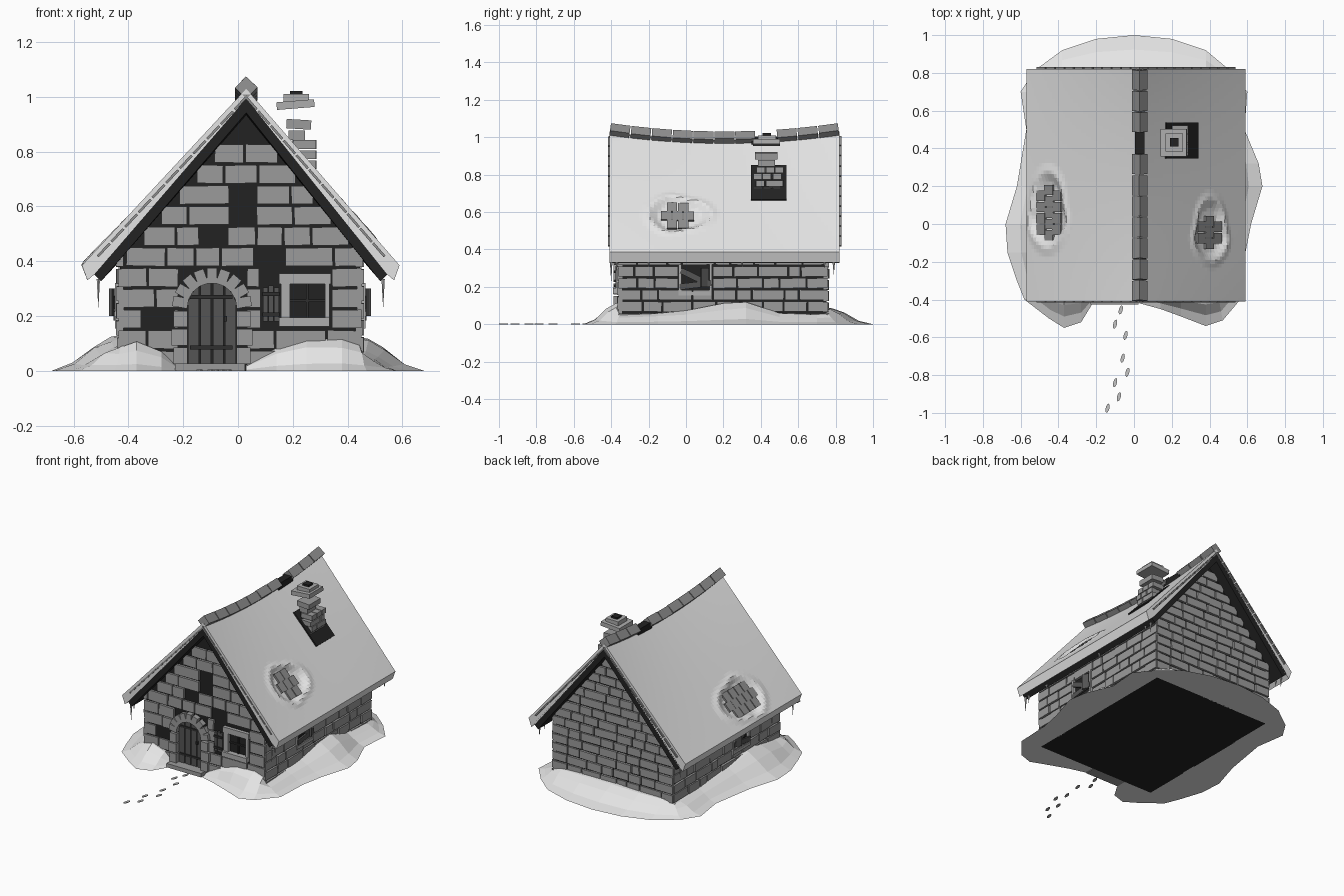
import bpy, bmesh, math, random
from mathutils import Vector, Matrix

if "Cube" in bpy.data.objects:
    bpy.data.objects.remove(bpy.data.objects["Cube"])

random.seed(4)
V = Vector


def mat(name, r, g=None, b=None):
    m = bpy.data.materials.new(name)
    m.diffuse_color = (r, g or r, b or r, 1)
    m.use_nodes = True
    m.node_tree.nodes["Principled BSDF"].inputs["Base Color"].default_value = m.diffuse_color
    return m


SNOW = mat("snow", 0.78)
STONE = mat("stone", 0.33)
TRIM = mat("pale stone", 0.42)
TILE = mat("roof tile", 0.27)
DARK = mat("dark mortar", 0.016)
WOOD = mat("weathered wood", 0.09)
IRON = mat("dark wood", 0.028)
PRINT = mat("packed snow", 0.55)


def finish(name, bm, material):
    bmesh.ops.recalc_face_normals(bm, faces=bm.faces[:])
    me = bpy.data.meshes.new(name)
    bm.to_mesh(me)
    bm.free()
    ob = bpy.data.objects.new(name, me)
    me.materials.append(material)
    bpy.context.collection.objects.link(ob)
    return ob


def box(bm, c, size, rot=Matrix.Identity(3)):
    m = Matrix.Translation(c) @ rot.to_4x4() @ Matrix.Diagonal((*size, 1))
    bmesh.ops.create_cube(bm, size=1, matrix=m)


def span(bm, x0, x1, y0, y1, z0, z1, rot=Matrix.Identity(3)):
    box(bm, V(((x0 + x1) / 2, (y0 + y1) / 2, (z0 + z1) / 2)), (x1 - x0, y1 - y0, z1 - z0), rot)


def axes(a, n, u):
    return Matrix((a, n, u)).transposed()


def loft(bm, loops, caps=True):
    rings = [[bm.verts.new(p) for p in lp] for lp in loops]
    for r, q in zip(rings, rings[1:]):
        for i in range(len(r)):
            j = (i + 1) % len(r)
            bm.faces.new((r[i], r[j], q[j], q[i]))
    if caps:
        bm.faces.new(rings[0])
        bm.faces.new(rings[-1])
    return rings


# Roof shape: sagging ridge, straight eaves
RX, YF, YB = 0.03, -0.41, 0.82
RUN = {1: 0.56, -1: 0.60}
HOLES = {1: (0.405, -0.045, 0.085, 0.165), -1: (-0.455, 0.06, 0.095, 0.2)}


def sag(y):
    return 0.045 * (1 - ((y - 0.205) / 0.615) ** 2)


def roof(s, x, y, off=0.0):
    t = abs(x - RX) / RUN[s]
    z0 = 1.03 - sag(y)
    slope = math.atan2(z0 - 0.385, RUN[s])
    n = V((s * math.sin(slope), 0, math.cos(slope)))
    d = V((s * math.cos(slope), 0, -math.sin(slope)))
    return V((x, y, z0 + (0.385 - z0) * t)) + n * off, d, n


def hole_depth(s, x, y):
    cx, cy, rx, ry = HOLES[s]
    r = math.hypot((x - cx) / rx, (y - cy) / ry)
    r += 0.08 * math.sin(3 * math.atan2(y - cy, x - cx))
    if r < 0.7:
        return -0.021
    if r < 1:
        return -0.021 + 0.029 * (r - 0.7) / 0.3
    return max(0, 0.008 * (1.25 - r) / 0.25)


N, M = 44, 62
for s, side in ((1, "right"), (-1, "left")):
    snow, deck = bmesh.new(), bmesh.new()
    snow_loops, deck_loops = [], []
    for j in range(M + 1):
        y = YF + (YB - YF) * j / M
        top = []
        for i in range(N + 1):
            x = RX + s * RUN[s] * i / N
            top.append(roof(s, x, y, hole_depth(s, x, y))[0])
        e = RX + s * RUN[s]
        lip = [V((e - s * 0.02, y, 0.33)), V((e - s * 0.045, y, 0.352))]
        under = V((RX, y, top[0].z - 0.036))
        snow_loops.append(top + lip + [under])
        zr = 1.03 - sag(y)
        deck_loops.append([V((RX, y, zr - 0.03)), V((e - s * 0.04, y, 0.357)),
                           V((e - s * 0.07, y, 0.327)), V((RX, y, zr - 0.088))])
    loft(snow, snow_loops)
    loft(deck, deck_loops)
    finish("roof_snow_" + side, snow, SNOW)
    finish("roof_deck_" + side, deck, DARK)

    # Exposed tiles in the melted patch, and tile ends along both gables
    tiles = bmesh.new()
    cx, cy, rx, ry = HOLES[s]
    for i in range(-3, 4):
        for j in range(-5, 6):
            x, y = cx + i * 0.042, cy + (j + (i % 2) * 0.5) * 0.06
            if math.hypot((x - cx) / rx, (y - cy) / ry) < 0.72:
                p, d, n = roof(s, x, y, -0.012 + random.uniform(0, 0.004))
                box(tiles, p, (0.062, 0.055, 0.012), axes(d, V((0, 1, 0)), (n + d * 0.12).normalized()))
    for y in (YF + 0.01, YB - 0.005):
        for i in range(11):
            x = RX + s * RUN[s] * (i + 0.7) / 12
            p, d, n = roof(s, x, y, -0.02)
            box(tiles, p, (0.064, 0.032, 0.009), axes(d, V((0, 1, 0)), n))
    finish("roof_tiles_" + side, tiles, TILE)

    # Icicles under the eaves
    ice = bmesh.new()
    for y, h in ((-0.4, 0.11), (-0.37, 0.05), (-0.2, 0.03), (0.3, 0.03), (0.74, 0.04), (0.79, 0.07)):
        bmesh.ops.create_cone(ice, cap_ends=True, segments=6, radius1=0.0, radius2=0.007, depth=h,
                              matrix=Matrix.Translation((RX + s * (RUN[s] - 0.06), y, 0.335 - h / 2)))
    finish("icicles_" + side, ice, PRINT)

# Ridge stones, with one missing
bm = bmesh.new()
for k in range(11):
    y = YF + (k + 0.5) * (YB - YF) / 11
    if k == 7:
        continue
    tilt = math.atan(-(sag(y + 0.01) - sag(y - 0.01)) / 0.02)
    rot = Matrix.Rotation(tilt, 3, 'X') @ Matrix.Rotation(math.radians(45 + random.uniform(-4, 4)), 3, 'Y')
    box(bm, V((RX, y, 1.035 - sag(y))), (0.058, 0.106, 0.058), rot)
finish("ridge_stones", bm, TILE)
bm = bmesh.new()
span(bm, 0.005, 0.055, 0.35, 0.50, 0.96, 1.005)
finish("ridge_gap", bm, DARK)

# Wall core
X0, X1, Y0, Y1 = -0.43, 0.445, -0.355, 0.75
bm = bmesh.new()
loft(bm, [[V((X0, y, 0)), V((X1, y, 0)), V((X1, y, 0.44)), V((RX, y, 0.945)), V((X0, y, 0.44))]
          for y in (Y0, Y1)])
finish("wall_core", bm, DARK)


def bricks(name, o, a, n, lo, hi, pitch, width, gable, gaps):
    """Courses of uneven stones along a, leaving the gaps (a0, a1, z0, z1) open."""
    bm = bmesh.new()
    for k in range(int((0.905 if gable else 0.44) / pitch)):
        z0, z1 = k * pitch + 0.005, (k + 1) * pitch - 0.004
        l, h = lo, hi
        if gable:
            half = (0.965 - z1) / 1.17
            l, h = max(lo, RX - half), min(hi, RX + half)
        free, zm = [(l, h)], (z0 + z1) / 2
        for g0, g1, b0, b1 in gaps:
            if b0 < zm < b1:
                free = [p for f0, f1 in free for p in ((f0, min(f1, g0)), (max(f0, g1), f1)) if p[1] - p[0] > 0.015]
        for f0, f1 in free:
            c = max(1, round((f1 - f0) / width))
            cuts = [f0 + (f1 - f0) * (i + (random.uniform(-0.28, 0.28) if 0 < i < c else 0)) / c for i in range(c + 1)]
            for p, q in zip(cuts, cuts[1:]):
                rot = axes(a, n, V((0, 0, 1))) @ Matrix.Rotation(random.uniform(-0.025, 0.025), 3, 'Y')
                box(bm, o + a * ((p + q) / 2) + n * random.uniform(-0.003, 0.003) + V((0, 0, zm)),
                    (q - p - 0.007, 0.026, z1 - z0), rot)
    finish(name, bm, STONE)


XA, YA = V((1, 0, 0)), V((0, 1, 0))
bricks("front_stones", V((0, Y0, 0)), XA, -YA, X0 - 0.01, X1 + 0.01, 0.0755, 0.125, True,
       [(-0.215, 0.03, 0, 0.37), (0.085, 0.34, 0.165, 0.37), (-0.35, -0.235, 0.14, 0.21), (-0.03, 0.065, 0.54, 0.69),
        (0.06, 0.17, 0.4, 0.45), (0.17, 0.3, 0.12, 0.16), (0.08, 0.16, 0.32, 0.37), (-0.14, -0.04, 0.47, 0.52)])
bricks("back_stones", V((0, Y1, 0)), XA, YA, X0 - 0.01, X1 + 0.01, 0.06, 0.115, True, [])
for s, x, side in ((1, X1, "right"), (-1, X0, "left")):
    bricks(side + "_stones", V((x, 0, 0)), YA, XA * s, Y0 - 0.01, Y1 + 0.01, 0.0625, 0.125, False,
           [(-0.04, 0.14, 0.16, 0.32)])
    # Side window with frame, boards and loose shutter
    bm = bmesh.new()
    for y0, y1, z0, z1 in ((-0.04, 0.14, 0.155, 0.175), (-0.04, -0.025, 0.17, 0.32), (0.125, 0.14, 0.17, 0.32)):
        span(bm, x - 0.02, x + 0.02, y0, y1, z0, z1)
    finish(side + "_window_frame", bm, TRIM)
    bm = bmesh.new()
    for ang, z in ((0.45, 0.25), (-0.12, 0.21)):
        box(bm, V((x + s * 0.018, 0.05, z)), (0.012, 0.17, 0.032), Matrix.Rotation(-ang, 3, 'X'))
    box(bm, V((x + s * 0.025, 0.1, 0.25)), (0.012, 0.045, 0.1), Matrix.Rotation(0.5 * s, 3, 'Z'))
    finish(side + "_window_boards", bm, WOOD)

# Door: arched planks, straps, handle, stone surround, step
DX, R, SP = -0.095, 0.09, 0.23
bm = bmesh.new()
for k in range(4):
    l = DX - R + k * R / 2 + 0.003
    r = l + R / 2 - 0.006
    xs = [l + (r - l) * i / 4 for i in range(5)]
    arc = [(x, SP + math.sqrt(max(0, R * R - (x - DX) ** 2))) for x in reversed(xs)]
    loft(bm, [[V((x, y, z)) for x, z in [(l, 0.02), (r, 0.02)] + arc] for y in (Y0 - 0.006, Y0 + 0.01)])
finish("door_planks", bm, WOOD)
bm = bmesh.new()
for z in (0.085, 0.27):
    span(bm, DX - 0.08, DX + 0.075, Y0 - 0.012, Y0, z - 0.007, z + 0.007)
span(bm, -0.052, -0.04, Y0 - 0.02, Y0, 0.18, 0.2)
finish("door_straps", bm, IRON)
bm = bmesh.new()
for k in range(9):
    t = math.pi * (k + 0.5) / 9
    box(bm, V((DX + 0.117 * math.cos(t), Y0 - 0.008, SP + 0.117 * math.sin(t))), (0.056, 0.05, 0.038),
        Matrix.Rotation(-t, 3, 'Y'))
for s in (1, -1):
    for k in range(3):
        w = 0.05 + 0.008 * (k % 2)
        box(bm, V((DX + s * (R + w / 2), Y0 - 0.008, 0.055 + k * 0.067)), (w, 0.05, 0.06))
span(bm, -0.23, 0.025, -0.425, Y0, 0, 0.026)
finish("door_surround", bm, STONE)

# Front window and shutter
bm = bmesh.new()
for x0, x1, z0, z1, d in ((0.15, 0.34, 0.317, 0.355, 0.022), (0.15, 0.335, 0.162, 0.195, 0.035),
                          (0.157, 0.19, 0.193, 0.32, 0.02), (0.318, 0.335, 0.193, 0.32, 0.02)):
    span(bm, x0, x1, Y0 - d, Y0 + 0.01, z0, z1)
finish("front_window_frame", bm, TRIM)
bm = bmesh.new()
span(bm, 0.249, 0.258, Y0 - 0.008, Y0, 0.195, 0.317)
span(bm, 0.19, 0.318, Y0 - 0.008, Y0, 0.252, 0.261)
for z in (0.205, 0.28):
    span(bm, 0.09, 0.152, Y0 - 0.03, Y0 - 0.02, z - 0.007, z + 0.007)
finish("window_bars", bm, IRON)
bm = bmesh.new()
for k in range(3):
    span(bm, 0.092 + k * 0.02, 0.11 + k * 0.02, Y0 - 0.022, Y0 - 0.008, 0.18, 0.305 + 0.006 * (k % 2))
finish("front_shutter", bm, WOOD)

# Chimney: dark opening in the roof, stacked crooked stones, cap
bm = bmesh.new()
p, d, n = roof(1, 0.25, 0.442, 0.0)
box(bm, p, (0.25, 0.19, 0.016), axes(d, YA, n))
span(bm, 0.19, 0.235, 0.41, 0.455, 1.0, 1.022)
finish("chimney_opening", bm, DARK)
bm = bmesh.new()
for k in range(4):
    z = 0.715 + k * 0.037
    for j in range(3):
        y = 0.385 + j * 0.05 + (k % 2) * 0.014
        box(bm, V((0.243, y, z)), (0.085, 0.045, 0.032), Matrix.Rotation(random.uniform(-0.06, 0.06), 3, 'Z'))
for x, y, z, w, l, t in ((0.222, 0.43, 0.9, 0.09, 0.12, 0.06), (0.215, 0.43, 0.86, 0.06, 0.09, 0.0)):
    box(bm, V((x, y, z)), (w, l, 0.034), Matrix.Rotation(t, 3, 'Y'))
finish("chimney_stones", bm, STONE)
bm = bmesh.new()
box(bm, V((0.21, 0.43, 0.972)), (0.138, 0.145, 0.028), Matrix.Rotation(-0.08, 3, 'Y'))
for s in (1, -1):
    span(bm, 0.213 + s * 0.035 - 0.012, 0.213 + s * 0.035 + 0.012, 0.385, 0.48, 0.98, 1.01)
    span(bm, 0.18, 0.245, 0.432 + s * 0.035 - 0.012, 0.432 + s * 0.035 + 0.012, 0.98, 1.01)
finish("chimney_cap", bm, TRIM)

# Snow drift around the walls: outline x, y and height against the wall
DRIFT = [(0.03, -0.42, 0.02), (0.14, -0.45, 0.085), (0.25, -0.49, 0.12), (0.38, -0.54, 0.12), (0.47, -0.51, 0.1),
         (0.58, -0.38, 0.05), (0.59, -0.15, 0.06), (0.62, 0.0, 0.075), (0.68, 0.2, 0.11), (0.66, 0.32, 0.12),
         (0.585, 0.5, 0.06), (0.6, 0.7, 0.05), (0.5, 0.82, 0.06), (0.38, 0.92, 0.08), (0.2, 0.98, 0.09),
         (0.0, 1.0, 0.09), (-0.2, 0.98, 0.08), (-0.38, 0.92, 0.08), (-0.53, 0.81, 0.06), (-0.6, 0.7, 0.06),
         (-0.57, 0.5, 0.07), (-0.62, 0.2, 0.1), (-0.68, 0.0, 0.13), (-0.67, -0.15, 0.12), (-0.62, -0.3, 0.09),
         (-0.58, -0.4, 0.09), (-0.45, -0.5, 0.1), (-0.37, -0.55, 0.105), (-0.28, -0.52, 0.07), (-0.225, -0.43, 0.02)]
bm = bmesh.new()
rings = []
for f, hf in ((0, 0), (0.3, 0.22), (0.6, 0.68), (0.85, 0.95), (1, 1.0), (1, 0)):
    ring = []
    for x, y, h in DRIFT:
        ix, iy = min(max(x, X0 + 0.005), X1 - 0.005), min(max(y, Y0 + 0.005), Y1 - 0.005)
        j = random.uniform(0.9, 1.08) if 0 < f < 1 else 1
        ring.append(bm.verts.new((x + (ix - x) * f, y + (iy - y) * f, h * hf * j)))
    rings.append(ring)
for r, q in zip(rings, rings[1:] + rings[:1]):
    for i in range(len(r) - 1):
        bm.faces.new((r[i], r[i + 1], q[i + 1], q[i]))
for i in (0, -1):
    bm.faces.new([r[i] for r in rings])
finish("snow_drift", bm, SNOW)

# Footprints leading to the door
bm = bmesh.new()
for x, y in ((-0.07, -0.455), (-0.1, -0.53), (-0.045, -0.59), (-0.06, -0.71),
             (-0.035, -0.785), (-0.1, -0.84), (-0.08, -0.915), (-0.14, -0.975)):
    m = Matrix.Translation((x, y, 0.002)) @ Matrix.Rotation(-0.25, 4, 'Z') @ Matrix.Diagonal((0.01, 0.025, 1, 1))
    bmesh.ops.create_cone(bm, cap_ends=True, segments=10, radius1=1, radius2=1, depth=0.004, matrix=m)
finish("footprints", bm, PRINT)
